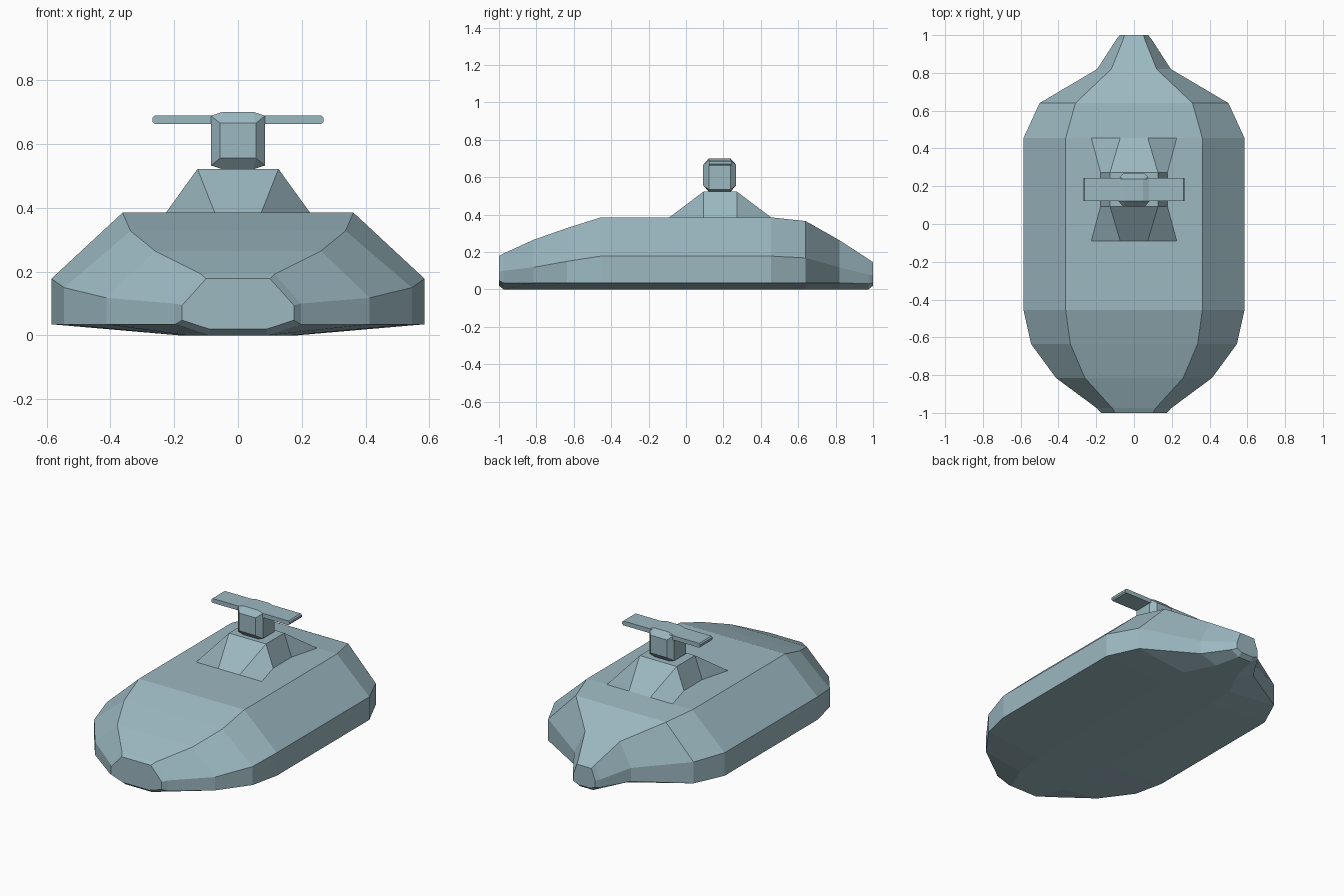
import bpy, bmesh
from mathutils import Matrix

if "Cube" in bpy.data.objects:
    bpy.data.objects.remove(bpy.data.objects["Cube"])

paint = bpy.data.materials.new("blue_grey")
paint.diffuse_color = (.33, .48, .53, 1)
paint.use_nodes = True
paint.node_tree.nodes["Principled BSDF"].inputs["Base Color"].default_value = paint.diffuse_color


def finish(name, bm):
    bmesh.ops.recalc_face_normals(bm, faces=bm.faces)
    mesh = bpy.data.meshes.new(name)
    bm.to_mesh(mesh)
    bm.free()
    mesh.materials.append(paint)
    obj = bpy.data.objects.new(name, mesh)
    bpy.context.collection.objects.link(obj)
    return obj


# Hull: y, keel half width, keel z, side half width, lower z, upper z, deck half width, deck z
stations = [
    (-1.00, .09, .02, .175, .048, .095, .10, .178),
    (-.975, .09, 0, .197, .035, .10, .115, .192),
    (-.815, .16, 0, .413, .035, .118, .26, .265),
    (-.635, .18, 0, .545, .035, .15, .337, .328),
    (-.455, .18, 0, .585, .035, .178, .362, .385),
    (.455, .18, 0, .585, .035, .178, .362, .385),
    (.64, .17, 0, .50, .035, .168, .31, .365),
    (.82, .08, 0, .195, .035, .118, .12, .263),
    (.975, .045, 0, .095, .03, .08, .058, .162),
    (1.00, .04, .02, .075, .035, .075, .05, .145),
]
bm = bmesh.new()
rings = []
for y, kw, kz, w, lo, up, dw, dz in stations:
    half = [(kw, kz), (w, lo), (w, up), (dw, dz)]
    outline = half + [(-x, z) for x, z in reversed(half)]
    rings.append([bm.verts.new((x, y, z)) for x, z in outline])
for a, b in zip(rings, rings[1:]):
    for i in range(8):
        j = (i + 1) % 8
        bm.faces.new((a[i], a[j], b[j], b[i]))
bm.faces.new(rings[0])
bm.faces.new(rings[-1])
finish("hull", bm)

# Pedestal: rectangular top with four splayed corner feet
bm = bmesh.new()
base_z, top_z, mid_y = .385, .522, .183
corner = {}
for sx in (-1, 1):
    for sy in (-1, 1):
        t = bm.verts.new((sx * .127, mid_y + sy * .09, top_z))
        foot = bm.verts.new((sx * .226, mid_y + sy * .272, base_z))
        inner = bm.verts.new((sx * .073, mid_y + sy * .272, base_z))
        waist = bm.verts.new((sx * .177, mid_y + sy * .09, base_z))
        corner[sx, sy] = (t, inner, waist)
        bm.faces.new((t, inner, foot, waist))
for s in (-1, 1):
    l, r = corner[-1, s], corner[1, s]
    bm.faces.new((l[0], r[0], r[1], l[1]))
    f, b = corner[s, -1], corner[s, 1]
    bm.faces.new((f[0], b[0], b[2], f[2]))
bm.faces.new([corner[k][0] for k in ((-1, -1), (1, -1), (1, 1), (-1, 1))])
finish("pedestal", bm)

# Sensor head: hull of chamfered corner points
bm = bmesh.new()
for sx in (-1, 1):
    for sy in (-1, 1):
        for sz in (-1, 1):
            for x, y, z in ((.048, .057, .09), (.085, .057, .078), (.056, .088, .055)):
                bm.verts.new((sx * x, .18 + sy * y, .611 + sz * z))
bmesh.ops.convex_hull(bm, input=bm.verts[:])
bmesh.ops.dissolve_limit(bm, angle_limit=.01, verts=bm.verts[:], edges=bm.edges[:])
finish("sensor_head", bm)

# Cross bar with chamfered tips
bm = bmesh.new()
bmesh.ops.create_cube(bm, size=1, matrix=Matrix.Translation((0, .183, .677)) @ Matrix.Diagonal((.536, .122, .027, 1)))
tips = [e for e in bm.edges if abs(e.verts[0].co.y - e.verts[1].co.y) > .1]
bmesh.ops.bevel(bm, geom=tips, offset=.007, segments=1, affect='EDGES')
finish("cross_bar", bm)
